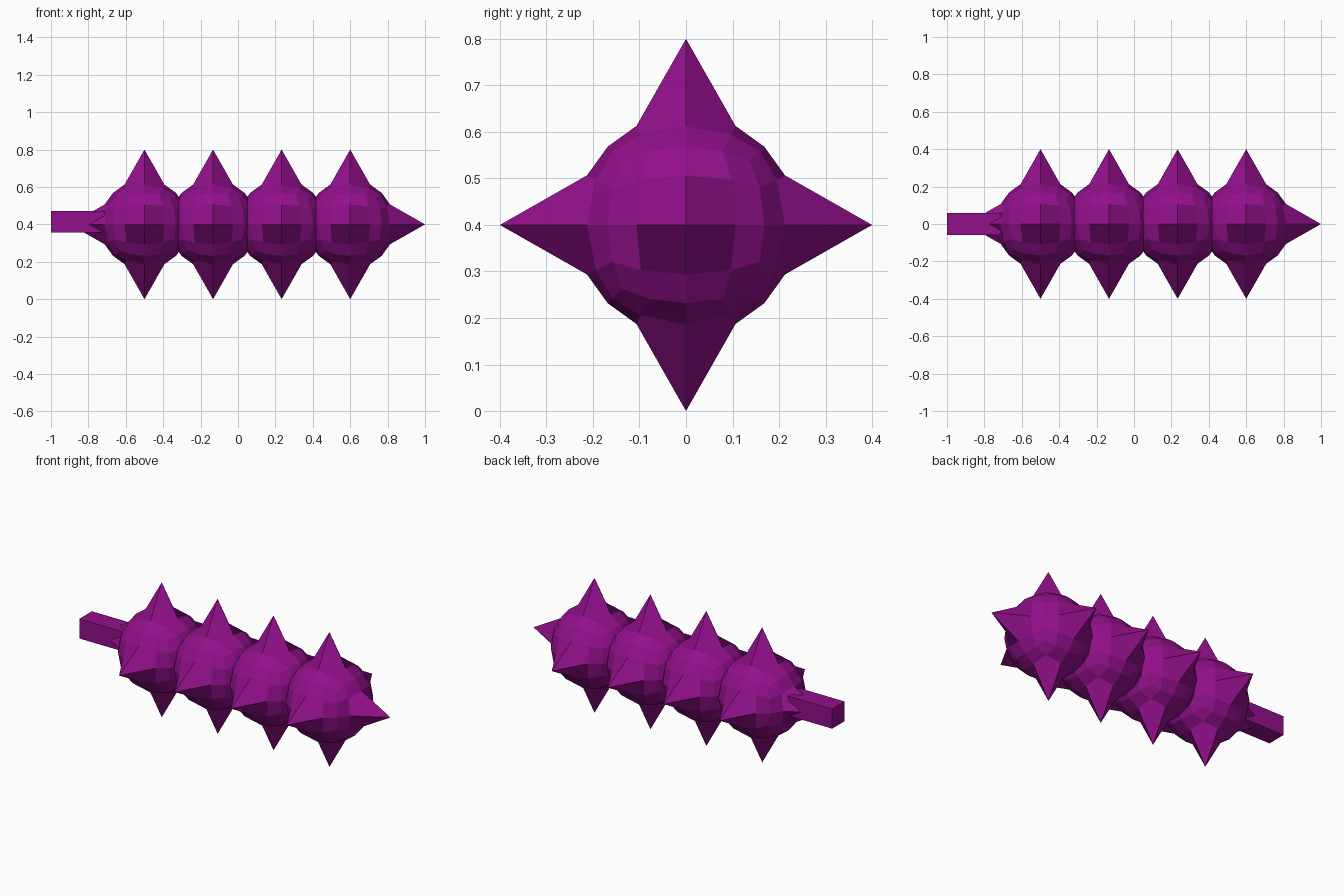
import bpy, bmesh
from mathutils import Vector

if "Cube" in bpy.data.objects:
    bpy.data.objects.remove(bpy.data.objects["Cube"])

purple = bpy.data.materials.new("purple")
purple.diffuse_color = (0.29, 0.005, 0.26, 1)
purple.use_nodes = True
purple.node_tree.nodes["Principled BSDF"].inputs["Base Color"].default_value = purple.diffuse_color

R, TIP, Z = 0.238, 0.4, 0.4


def finish(bm, name, location):
    bmesh.ops.recalc_face_normals(bm, faces=bm.faces)
    mesh = bpy.data.meshes.new(name)
    bm.to_mesh(mesh)
    bm.free()
    mesh.materials.append(purple)
    ob = bpy.data.objects.new(name, mesh)
    ob.location = location
    bpy.context.collection.objects.link(ob)
    return ob


def spiked_ball(name, x):
    # cube of 4 x 4 quads per side, rounded to a ball
    bm = bmesh.new()
    bmesh.ops.create_cube(bm, size=2)
    bmesh.ops.subdivide_edges(bm, edges=bm.edges[:], cuts=3, use_grid_fill=True)
    tips = []
    for v in bm.verts:
        # the middle point of each side is pulled out to a spike
        is_tip = sum(abs(c) > 0.01 for c in v.co) == 1
        v.co = v.co.normalized() * (TIP if is_tip else R)
        if is_tip:
            tips.append(v)
    # start spike quads beside the tip, so each spike keeps four sharp ridges
    for tip in tips:
        for f in list(tip.link_faces):
            vs = list(f.verts)
            k = vs.index(tip)
            order = [vs[(k - 1 + i) % 4] for i in range(4)]
            bm.faces.remove(f)
            bm.faces.new(order)
    bm.normal_update()
    return finish(bm, name, (x, 0, Z))


# row of four spiked balls
for i in range(4):
    spiked_ball(f"spiked_ball_{i + 1}", -0.5 + i * 1.1 / 3)

# square handle stub
bm = bmesh.new()
bmesh.ops.create_cube(bm, size=1)
bmesh.ops.scale(bm, vec=Vector((0.4, 0.118, 0.116)), verts=bm.verts)
finish(bm, "handle", (-0.8, 0, 0.414))
